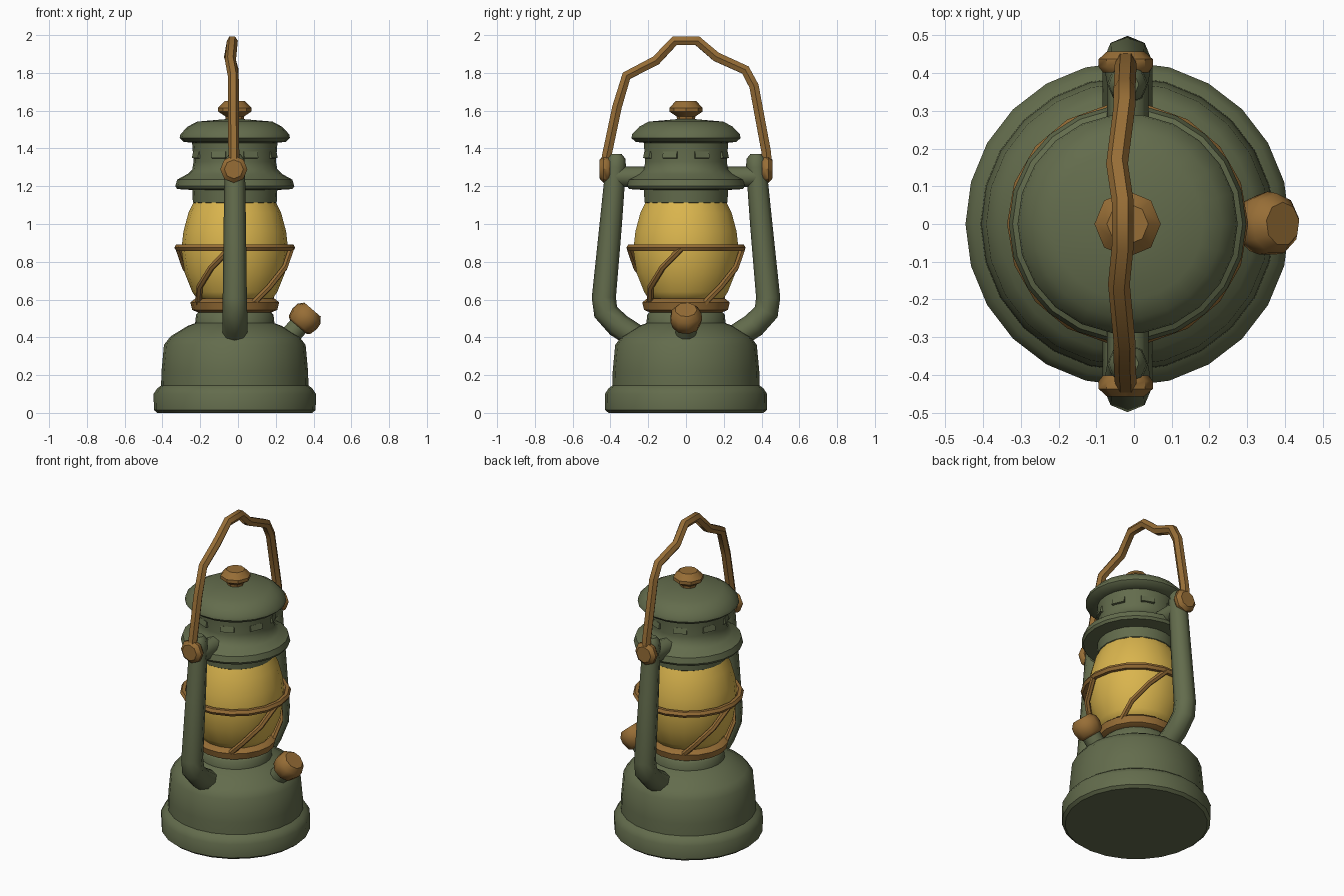
import bpy, bmesh, math
from mathutils import Vector

cube = bpy.data.objects.get("Cube")
if cube:
    bpy.data.objects.remove(cube, do_unlink=True)

CX = -0.017  # lantern axis


def material(name, rgb):
    m = bpy.data.materials.new(name)
    m.use_nodes = True
    m.diffuse_color = (*rgb, 1)
    bsdf = next(n for n in m.node_tree.nodes if n.type == 'BSDF_PRINCIPLED')
    bsdf.inputs["Base Color"].default_value = (*rgb, 1)
    bsdf.inputs["Roughness"].default_value = 0.7
    return m


GREEN = material("olive green", (0.125, 0.15, 0.073))
BRASS = material("brass", (0.31, 0.155, 0.037))
GLASS = material("amber glass", (0.70, 0.46, 0.075))


def smooth(ob, angle=40):
    bpy.ops.object.select_all(action='DESELECT')
    ob.select_set(True)
    bpy.context.view_layer.objects.active = ob
    bpy.ops.object.shade_smooth_by_angle(angle=math.radians(angle))


def lathe(name, profile, mat, sides=22, origin=(CX, 0, 0), axis=(0, 0, 1), angle=40):
    """Closed solid turned from (radius, height) points."""
    bm = bmesh.new()
    rings = [[bm.verts.new((r * math.cos(2 * math.pi * i / sides),
                            r * math.sin(2 * math.pi * i / sides), z))
              for i in range(sides)] for r, z in profile]
    for low, high in zip(rings, rings[1:]):
        for i in range(sides):
            j = (i + 1) % sides
            bm.faces.new((low[i], low[j], high[j], high[i]))
    bm.faces.new(rings[0][::-1])
    bm.faces.new(rings[-1])
    me = bpy.data.meshes.new(name)
    bm.to_mesh(me)
    bm.free()
    me.materials.append(mat)
    ob = bpy.data.objects.new(name, me)
    bpy.context.collection.objects.link(ob)
    ob.location = origin
    ob.rotation_euler = Vector(axis).to_track_quat('Z', 'Y').to_euler()
    smooth(ob, angle)
    return ob


def tube(name, points, radius, mat, cyclic=False, tapers=None, res=2):
    """Round bar swept along points."""
    cu = bpy.data.curves.new(name, 'CURVE')
    cu.dimensions = '3D'
    cu.bevel_depth = radius
    cu.bevel_resolution = res
    cu.use_fill_caps = True
    sp = cu.splines.new('POLY')
    sp.points.add(len(points) - 1)
    for i, p in enumerate(points):
        sp.points[i].co = (*p, 1)
        sp.points[i].radius = tapers[i] if tapers else 1
    sp.use_cyclic_u = cyclic
    cu.materials.append(mat)
    ob = bpy.data.objects.new(name, cu)
    bpy.context.collection.objects.link(ob)
    bpy.ops.object.select_all(action='DESELECT')
    ob.select_set(True)
    bpy.context.view_layer.objects.active = ob
    bpy.ops.object.convert(target='MESH')
    smooth(bpy.context.object, 50)
    return bpy.context.object


def polar(r, a, z):
    return (CX + r * math.cos(a), r * math.sin(a), z)


# Fuel tank with a wide foot
lathe("fuel_tank", [(0.41, 0), (0.428, 0.015), (0.43, 0.1), (0.41, 0.13), (0.39, 0.145),
                    (0.388, 0.22), (0.375, 0.36), (0.34, 0.405), (0.25, 0.46),
                    (0.21, 0.475), (0.205, 0.52), (0.19, 0.535), (0.15, 0.56)], GREEN, 24)

# Burner collar and glass globe
lathe("burner_collar", [(0.19, 0.53), (0.225, 0.545), (0.235, 0.585), (0.21, 0.605)], BRASS, 18)
lathe("glass_globe", [(0.19, 0.59), (0.225, 0.64), (0.265, 0.74), (0.283, 0.86),
                      (0.272, 0.96), (0.245, 1.06), (0.21, 1.13)], GLASS, 18, angle=60)

# Chimney: lower collar, flared skirt, vented wall and roof
lathe("chimney", [(0.2, 1.10), (0.222, 1.115), (0.225, 1.18), (0.305, 1.185), (0.315, 1.2),
                  (0.305, 1.235), (0.25, 1.265), (0.225, 1.29), (0.218, 1.33), (0.226, 1.43),
                  (0.27, 1.435), (0.292, 1.455), (0.288, 1.475), (0.25, 1.515),
                  (0.2, 1.542), (0.05, 1.555)], GREEN)
lathe("top_knob", [(0.045, 1.54), (0.05, 1.57), (0.088, 1.595), (0.088, 1.615),
                   (0.055, 1.65)], BRASS, 8)

# Vent louvres around the chimney wall
for i in range(8):
    a = math.pi / 4 * (i + 0.5)
    bpy.ops.mesh.primitive_cube_add(size=1, location=polar(0.216, a, 1.365),
                                    rotation=(0, math.radians(-12), a))
    vent = bpy.context.object
    vent.name = "vent_louvre"
    vent.scale = (0.02, 0.08, 0.035)
    vent.data.materials.append(GREEN)

# Wire guard: ring and four slanting bars
tube("guard_ring", [polar(0.3, 2 * math.pi * i / 18, 0.875) for i in range(18)],
     0.02, BRASS, cyclic=True, res=1)
for k in range(4):
    path = []
    for t, r in ((0, 0.3), (0.35, 0.292), (0.7, 0.262), (1, 0.215)):
        path.append(polar(r, k * math.pi / 2 - math.radians(5 + 58 * t), 0.87 - 0.29 * t))
    tube("guard_bar", path, 0.017, BRASS, res=1)

# Side frame tubes, bracing arms and handle pivots
for name, s in (("back", 1), ("front", -1)):
    side = [(0.23, 0.38), (0.36, 0.465), (0.425, 0.535), (0.435, 0.61),
            (0.40, 0.98), (0.372, 1.3), (0.37, 1.345), (0.37, 1.37)]
    tube(name + "_frame_tube", [(CX, s * y, z) for y, z in side], 0.066, GREEN,
         tapers=[1, 1, 1, 0.97, 0.9, 0.82, 0.76, 0.45])
    tube(name + "_frame_arm", [(CX, s * 0.2, 1.25), (CX, s * 0.37, 1.25)], 0.055, GREEN)
    lathe(name + "_handle_pivot", [(0.06, 0), (0.072, 0.015), (0.072, 0.035), (0.05, 0.055)],
          BRASS, 8, (-0.022, s * 0.402, 1.29), (0, s, 0))

# Carrying handle, slightly bent by use
tube("carry_handle", [(-0.022, -0.432, 1.27), (-0.022, -0.42, 1.36), (-0.025, -0.365, 1.62),
                      (-0.025, -0.315, 1.785), (-0.04, -0.16, 1.865), (-0.03, -0.06, 1.97),
                      (-0.03, 0.06, 1.97), (-0.045, 0.16, 1.885), (-0.025, 0.315, 1.815),
                      (-0.025, 0.36, 1.73), (-0.022, 0.425, 1.38), (-0.022, 0.432, 1.27)],
     0.029, BRASS, res=1)

# Filler spout and screw cap on the tank shoulder
axis = Vector((0.65, 0, 0.76)).normalized()
lathe("filler_spout", [(0.056, 0), (0.056, 0.15)], GREEN, 10, (0.235, 0, 0.36), axis)
lathe("filler_cap", [(0.06, 0), (0.076, 0.012), (0.086, 0.055), (0.082, 0.09), (0.058, 0.118)],
      BRASS, 9, (0.318, 0, 0.457), axis)
